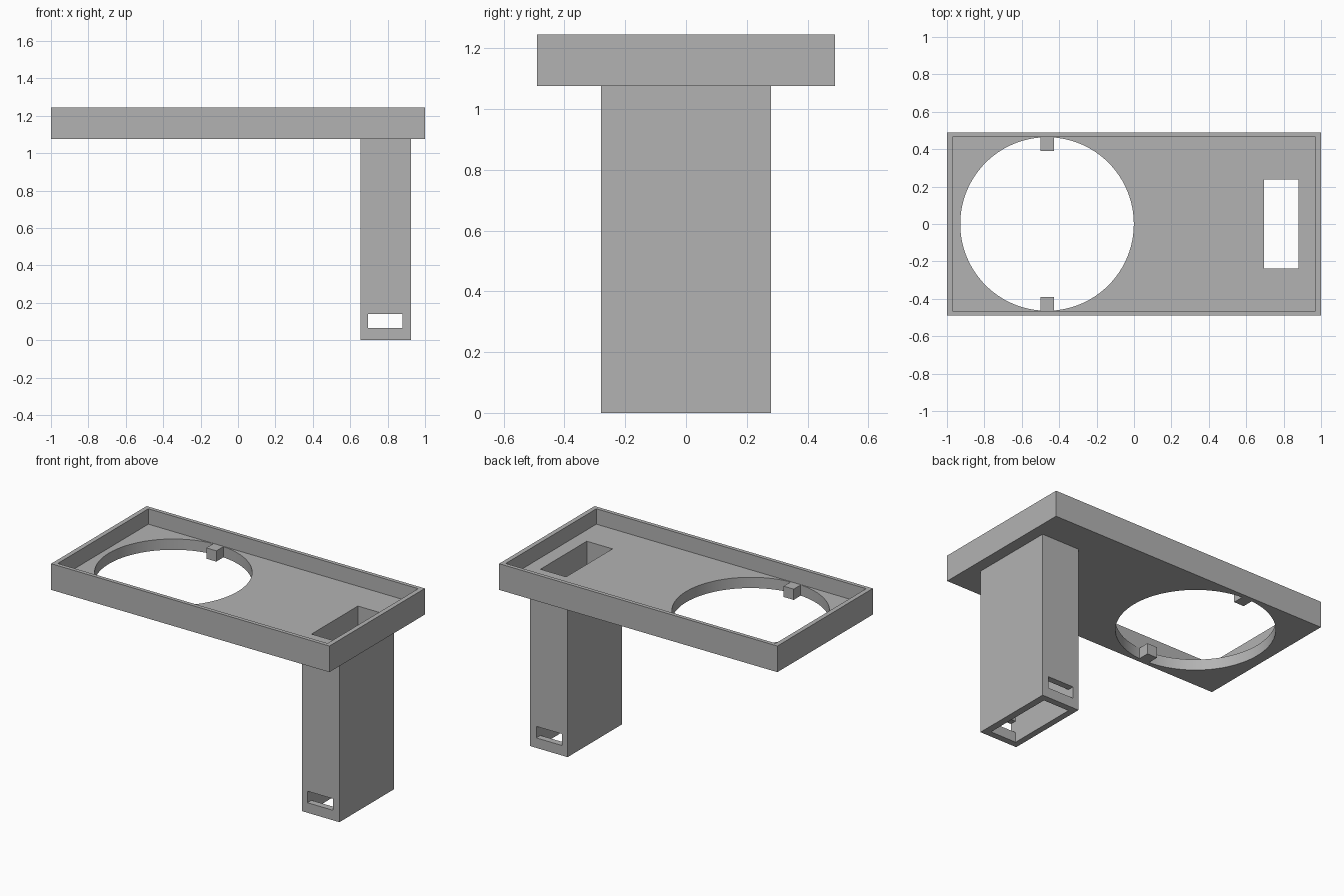
import bpy, math

if "Cube" in bpy.data.objects:
    bpy.data.objects.remove(bpy.data.objects["Cube"], do_unlink=True)

grey = bpy.data.materials.new("plain grey")
grey.use_nodes = True
COLOUR = (0.45, 0.45, 0.45, 1)
grey.diffuse_color = COLOUR
grey.node_tree.nodes["Principled BSDF"].inputs["Base Color"].default_value = COLOUR

BOTTOM, FLOOR, TOP = 1.075, 1.145, 1.245
HOLE_X, HOLE_R = -0.465, 0.464


def box(name, x, y, z):
    """Box from (min, max) ranges on each axis."""
    centre = [(a + b) / 2 for a, b in (x, y, z)]
    bpy.ops.mesh.primitive_cube_add(size=1, location=centre)
    ob = bpy.context.object
    ob.name = name
    ob.scale = [b - a for a, b in (x, y, z)]
    bpy.ops.object.transform_apply(location=True, rotation=False, scale=True)
    ob.data.materials.append(grey)
    return ob


def cut(target, cutter):
    """Subtract the cutter from the target and discard it."""
    mod = target.modifiers.new("cut", 'BOOLEAN')
    mod.operation, mod.solver, mod.object = 'DIFFERENCE', 'EXACT', cutter
    bpy.context.view_layer.objects.active = target
    bpy.ops.object.modifier_apply(modifier=mod.name)
    bpy.data.objects.remove(cutter, do_unlink=True)


# Shallow tray with a thin rim
tray = box("tray", (-1, 1), (-0.49, 0.49), (BOTTOM, TOP))
cut(tray, box("recess", (-0.97, 0.97), (-0.465, 0.465), (FLOOR, TOP + 0.1)))

# Round opening in the tray floor
bpy.ops.mesh.primitive_cylinder_add(vertices=96, radius=HOLE_R, depth=0.4,
                                    location=(HOLE_X, 0, BOTTOM))
opening = bpy.context.object
opening.data.materials.append(grey)
cut(tray, opening)

# Hollow leg, with its shaft running on through the tray floor
leg = box("leg", (0.655, 0.925), (-0.28, 0.28), (0, BOTTOM))
for part in (tray, leg):
    cut(part, box("shaft", (0.695, 0.88), (-0.238, 0.238), (-0.1, TOP + 0.1)))

# Slot through the front and back walls of the leg
cut(leg, box("slot", (0.695, 0.88), (-0.4, 0.4), (0.065, 0.14)))

# Small tabs reaching into the round opening
for name, side in (("front_tab", -1), ("back_tab", 1)):
    y = sorted((side * 0.39, side * 0.466))
    box(name, (HOLE_X - 0.036, HOLE_X + 0.036), y, (BOTTOM, FLOOR))

# Smooth the round wall, keep the corners sharp
bpy.ops.object.select_all(action='DESELECT')
tray.select_set(True)
bpy.context.view_layer.objects.active = tray
bpy.ops.object.shade_smooth_by_angle(angle=math.radians(30))
